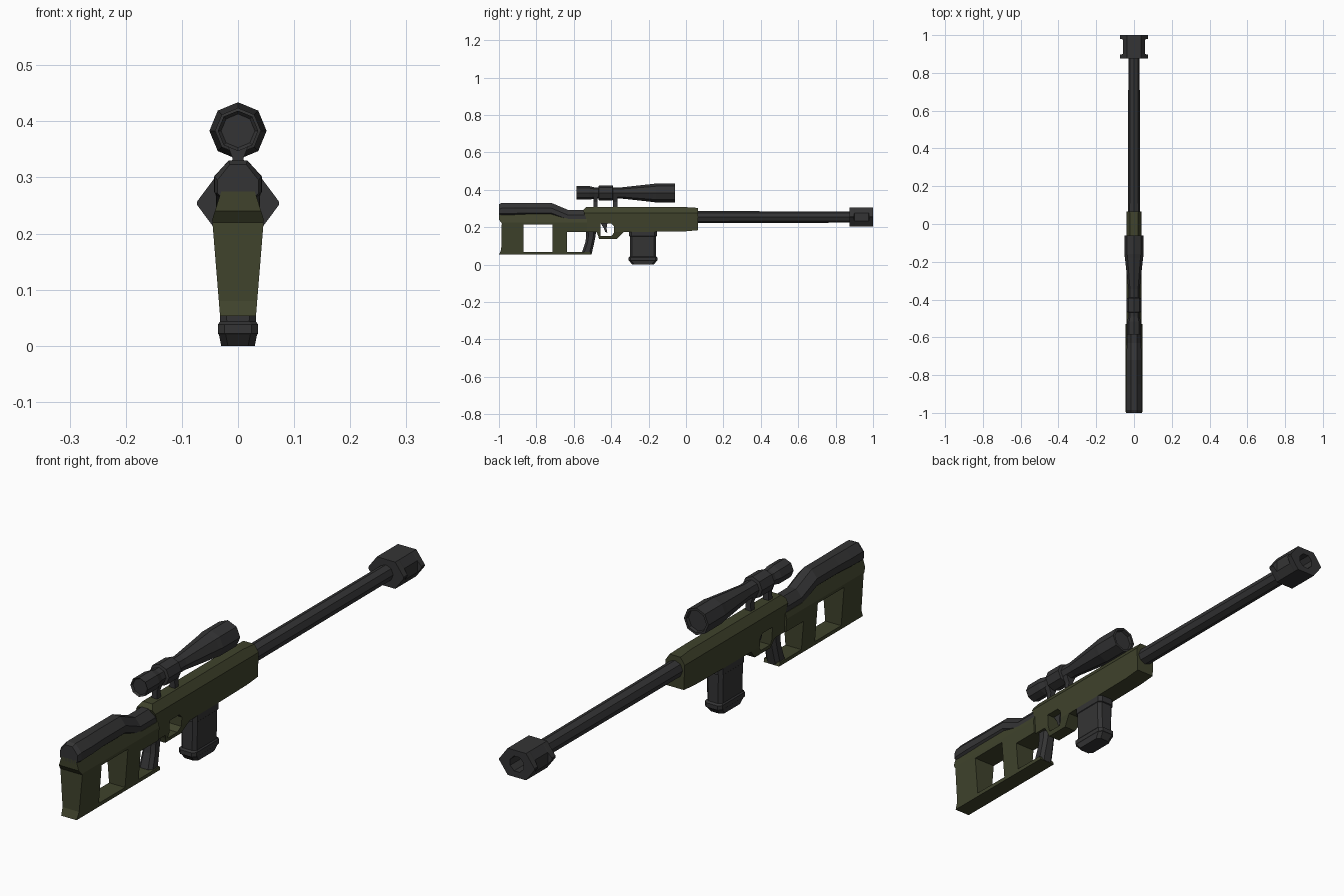
import bpy, bmesh, math

if "Cube" in bpy.data.objects:
    bpy.data.objects.remove(bpy.data.objects["Cube"])

def material(name, rgb):
    m = bpy.data.materials.new(name)
    m.diffuse_color = (*rgb, 1)
    m.use_nodes = True
    m.node_tree.nodes["Principled BSDF"].inputs["Base Color"].default_value = m.diffuse_color
    return m

GREEN = material("olive green", (0.050, 0.055, 0.025))
BLACK = material("dark grey", (0.034, 0.034, 0.035))

def finish(bm, name, mat):
    bmesh.ops.recalc_face_normals(bm, faces=bm.faces)
    me = bpy.data.meshes.new(name)
    bm.to_mesh(me)
    bm.free()
    me.materials.append(mat)
    ob = bpy.data.objects.new(name, me)
    bpy.context.collection.objects.link(ob)
    return ob

def loft(name, rings, mat):
    """Skin rings of equal point count and cap both ends."""
    bm = bmesh.new()
    vs = [[bm.verts.new(p) for p in r] for r in rings]
    n = len(rings[0])
    for a, b in zip(vs, vs[1:]):
        for i in range(n):
            j = (i + 1) % n
            bm.faces.new((a[i], a[j], b[j], b[i]))
    bm.faces.new(vs[0])
    bm.faces.new(vs[-1])
    return finish(bm, name, mat)

def prism(name, pts, mat, w=1.0):
    """Side outline (y, z) extruded to x = -w..w."""
    return loft(name, [[(s * w, y, z) for y, z in pts] for s in (-1, 1)], mat)

def shaped(name, pts, widths, mat, hole=None):
    """Side outline with an optional window and half width varying with height."""
    ob = prism(name, pts, mat)
    if hole:
        cutter = prism("cutter", hole, mat, 2)
        cutter.hide_render = True
        mod = ob.modifiers.new("window", 'BOOLEAN')
        mod.operation, mod.solver, mod.object = 'DIFFERENCE', 'EXACT', cutter
        bpy.context.view_layer.objects.active = ob
        bpy.ops.object.modifier_apply(modifier=mod.name)
        bpy.data.objects.remove(cutter)
    bm = bmesh.new()
    bm.from_mesh(ob.data)
    bmesh.ops.triangulate(bm, faces=bm.faces)
    for z, _ in widths[1:-1]:
        bmesh.ops.bisect_plane(bm, geom=bm.verts[:] + bm.edges[:] + bm.faces[:],
                               plane_co=(0, 0, z), plane_no=(0, 0, 1))
    for v in bm.verts:
        for (z0, w0), (z1, w1) in zip(widths, widths[1:]):
            if z0 - 1e-5 <= v.co.z <= z1 + 1e-5:
                v.co.x *= w0 + (w1 - w0) * (v.co.z - z0) / (z1 - z0)
                break
    bmesh.ops.recalc_face_normals(bm, faces=bm.faces)
    bm.to_mesh(ob.data)
    bm.free()
    return ob

def ring(y, r, cz, n=8):
    return [(r * math.sin(2 * math.pi * i / n), y, cz + r * math.cos(2 * math.pi * i / n))
            for i in range(n)]

# skeleton stock
shaped("stock", [(-1, .275), (-.72, .275), (-.63, .245), (-.53, .245), (-.53, .175),
                 (-.635, .175), (-.635, .067), (-.51, .067), (-.505, .053), (-1, .053),
                 (-.988, .08), (-.985, .22), (-1, .24)],
       [(.053, .032), (.225, .046), (.275, .03)], GREEN,
       hole=[(-.87, .067), (-.715, .067), (-.715, .213), (-.87, .213)])

# cheek rest, chamfered on top
def pad_ring(y, top, bot, s):
    half = [(.016 * s, top), (.04 * s, top - .028), (.04 * s, bot), (.026 * s, bot - .012)]
    return [(x, y, z) for x, z in half] + [(-x, y, z) for x, z in reversed(half)]

loft("cheek_rest", [pad_ring(*a) for a in (
    (-1, .323, .272, .92), (-.985, .33, .272, 1.04), (-.92, .33, .274, 1.06),
    (-.85, .33, .276, .98), (-.72, .33, .276, .98), (-.63, .292, .24, .95),
    (-.54, .292, .24, .95), (-.52, .297, .245, .9))], BLACK)

# receiver with trigger guard
shaped("receiver", [(-.55, .29), (-.535, .307), (.0, .307), (.065, .303), (.065, .184),
                    (0, .178), (-.335, .173), (-.372, .136), (-.465, .136),
                    (-.47, .155), (-.478, .173), (-.53, .173), (-.53, .235)],
       [(.136, .024), (.175, .036), (.277, .04), (.307, .02)], GREEN,
       hole=[(-.457, .152), (-.40, .152), (-.385, .17), (-.385, .205), (-.40, .22), (-.457, .22)])

# trigger
prism("trigger", [(-.457, .222), (-.42, .222), (-.425, .195), (-.42, .17), (-.432, .175),
                  (-.44, .195)], BLACK, .008)

# pistol grip
def grip_ring(z, y0, y1, w):
    c = .012
    return [(-w, y0 + c, z), (-w + c, y0, z), (w - c, y0, z), (w, y0 + c, z),
            (w, y1 - c, z), (w - c, y1, z), (-w + c, y1, z), (-w, y1 - c, z)]

loft("grip", [grip_ring(*a) for a in ((.055, -.552, -.505, .026), (.068, -.555, -.502, .028),
                                      (.12, -.538, -.49, .026), (.15, -.534, -.484, .025),
                                      (.185, -.535, -.48, .027))], BLACK)

# magazine with a raised rib near the foot
loft("magazine", [grip_ring(*a) for a in ((0, -.288, -.172, .030), (.02, -.304, -.156, .034),
                                          (.022, -.308, -.152, .036), (.038, -.308, -.152, .036),
                                          (.043, -.300, -.160, .032), (.15, -.300, -.160, .034),
                                          (.152, -.304, -.156, .036), (.18, -.304, -.156, .036))],
     BLACK)

# barrel
BZ = .254
loft("barrel", [ring(.03, .032, BZ), ring(.9, .03, BZ)], BLACK)

# muzzle brake: hexagonal ends, recessed sides, hollow bore
def brake(y, a, h):
    half = [(.038, .05), (a, h), (a, -h), (.038, -.05)]
    return [(x, y, BZ + z) for x, z in half] + [(-x, y, BZ + z) for x, z in reversed(half)]

def bore(y, r):
    return [(r * math.sin(t), y, BZ + r * math.cos(t))
            for t in (math.radians(22.5 + 45 * i) for i in range(8))]

loft("muzzle_brake", [brake(.875, .073, .003), brake(.897, .073, .003), brake(.90, .058, .022),
                      brake(.977, .058, .022), brake(.98, .073, .003), brake(1, .073, .003),
                      bore(1, .03), bore(.92, .03)], BLACK)

# scope with recessed lenses
SZ = .383
loft("scope", [ring(y, r, SZ) for y, r in (
    (-.578, .03), (-.585, .036), (-.515, .036), (-.49, .03), (-.468, .03), (-.466, .041),
    (-.392, .041), (-.39, .03), (-.345, .03), (-.18, .048), (-.16, .051), (-.06, .051),
    (-.06, .042), (-.072, .04))], BLACK)

# scope mounts
for name, y in (("rear_scope_mount", -.483), ("front_scope_mount", -.378)):
    loft(name, [[(s * w, y + t * .011, z) for s, t in ((-1, -1), (1, -1), (1, 1), (-1, 1))]
                for z, w in ((.30, .012), (.335, .010), (.365, .022))], BLACK)
